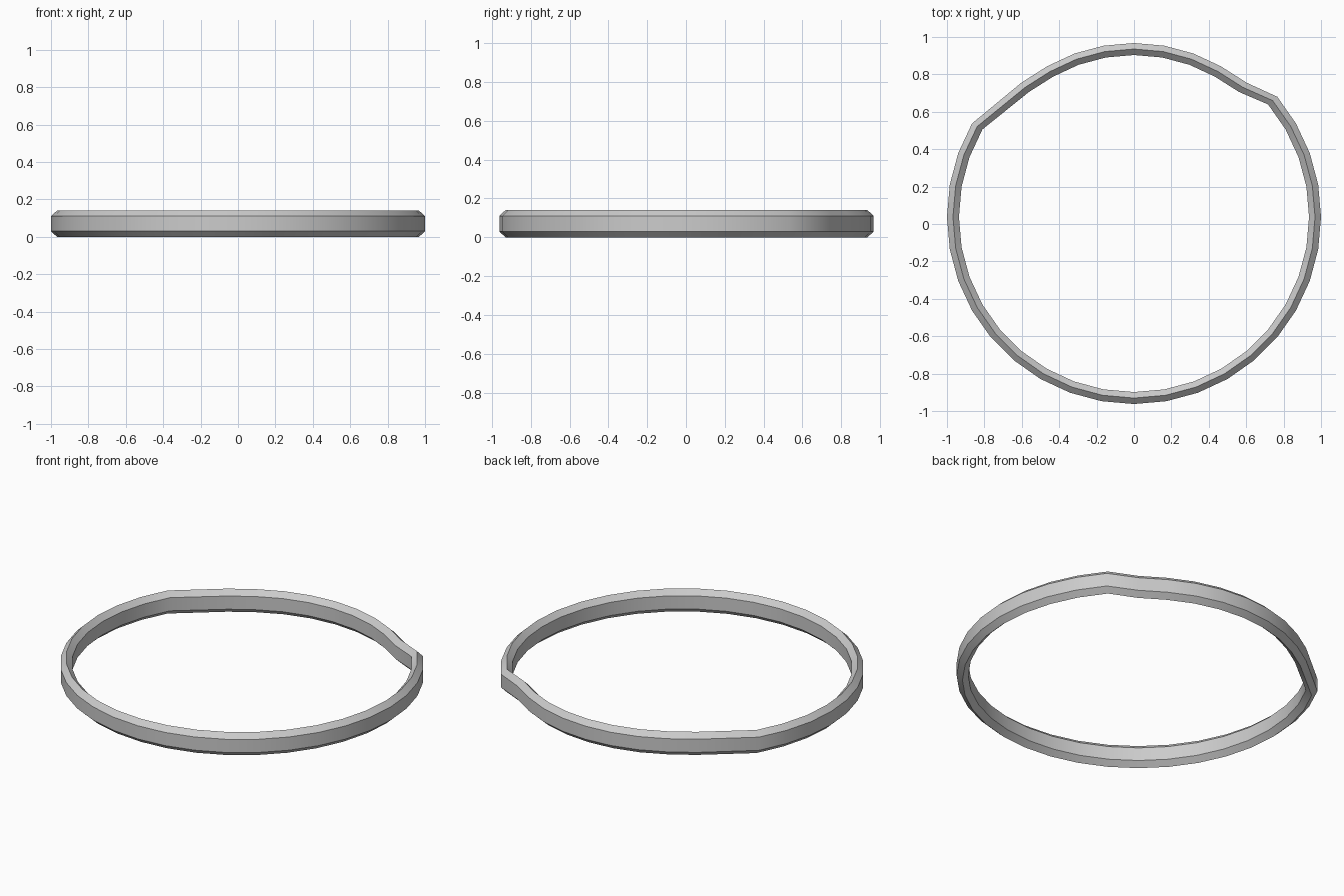
import bpy, bmesh, math

if "Cube" in bpy.data.objects:
    bpy.data.objects.remove(bpy.data.objects["Cube"])

CY = 0.0375        # circle centre, so the dented ring sits centred on y
HALF = 0.032       # half of the band thickness

# hexagonal cross-section: (inset from the outer radius, z)
SECTION = [(0, 0.03), (0, 0.11), (HALF, 0.14),
           (2 * HALF, 0.11), (2 * HALF, 0.03), (HALF, 0.0)]


def outer_radius(deg):
    # the rear arc has slipped inward where the band overlaps
    return 0.93 if 55 < deg < 125 else 0.937 if 45 < deg < 135 else 1.0


# band: hexagonal section swept round in 10 degree steps
bm = bmesh.new()
rings = []
for deg in range(0, 360, 10):
    if deg == 140:     # long straight span at the rear left
        continue
    a = math.radians(deg)
    r = outer_radius(deg)
    rings.append([bm.verts.new(((r - d) * math.cos(a),
                                CY + (r - d) * math.sin(a), z))
                  for d, z in SECTION])

n = len(SECTION)
for i, ring in enumerate(rings):
    nxt = rings[(i + 1) % len(rings)]
    for j in range(n):
        k = (j + 1) % n
        bm.faces.new((ring[j], nxt[j], nxt[k], ring[k]))
bmesh.ops.recalc_face_normals(bm, faces=bm.faces)

mesh = bpy.data.meshes.new("band")
bm.to_mesh(mesh)
bm.free()
band = bpy.data.objects.new("band", mesh)
bpy.context.collection.objects.link(band)

# smooth round the hoop, crisp along the chamfers
bpy.context.view_layer.objects.active = band
band.select_set(True)
bpy.ops.object.shade_smooth_by_angle(angle=math.radians(35))
